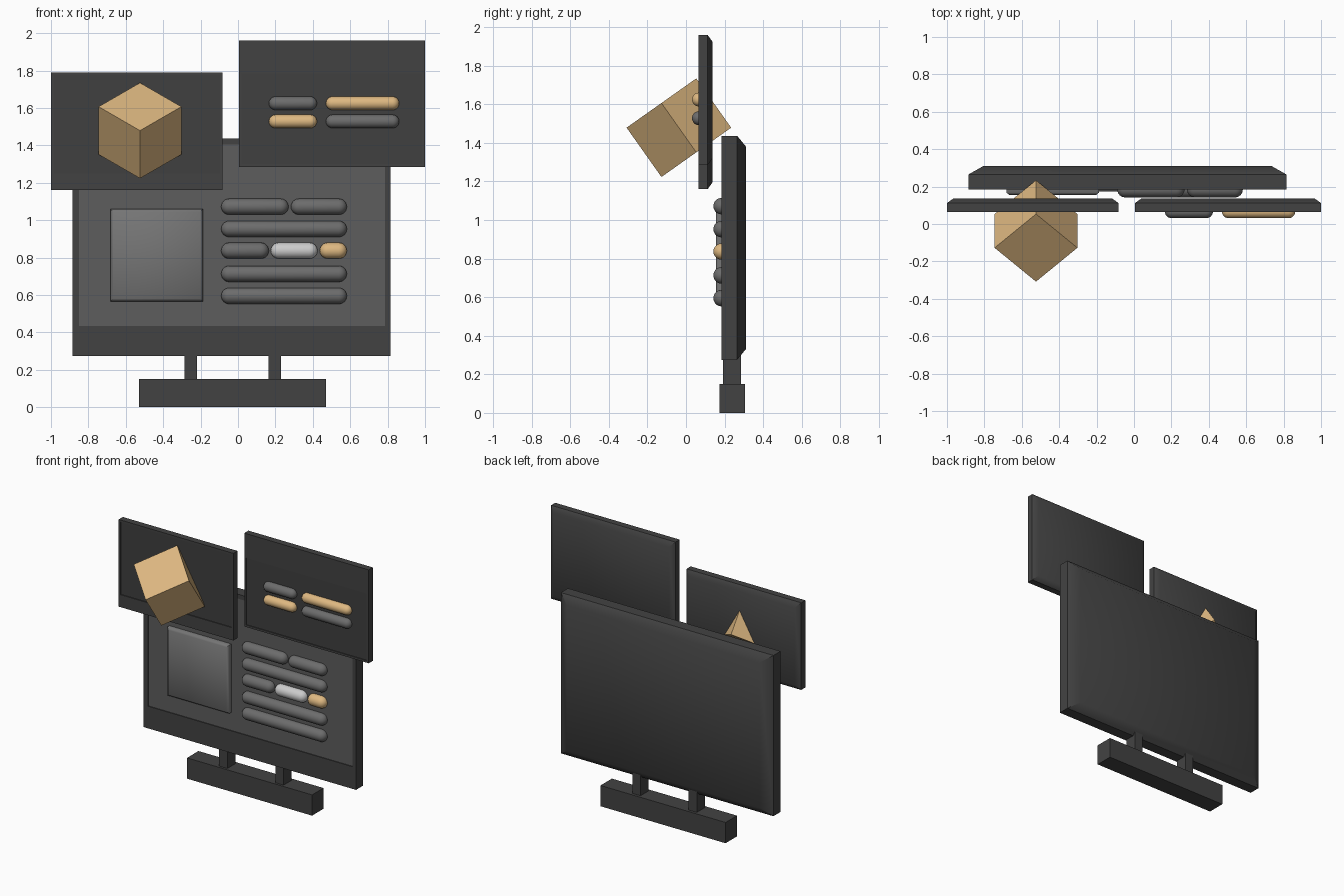
import bpy, bmesh, math
from mathutils import Matrix, Vector

if "Cube" in bpy.data.objects:
    bpy.data.objects.remove(bpy.data.objects["Cube"])


def mat(name, rgb):
    m = bpy.data.materials.new(name)
    m.diffuse_color = (*rgb, 1)
    m.use_nodes = True
    m.node_tree.nodes["Principled BSDF"].inputs["Base Color"].default_value = m.diffuse_color
    return m


FRAME = mat("dark_grey", (0.055, 0.055, 0.055))
DARK = mat("dark_screen", (0.05, 0.05, 0.05))
SCREEN = mat("mid_grey_screen", (0.11, 0.11, 0.11))
PICTURE = mat("light_grey", (0.18, 0.18, 0.18))
GREY = mat("bar_grey", (0.15, 0.15, 0.15))
WHITE = mat("white", (0.6, 0.6, 0.6))
TAN = mat("tan", (0.73, 0.48, 0.22))


def finish(bm, name, mats, smooth=None):
    bmesh.ops.recalc_face_normals(bm, faces=bm.faces)
    me = bpy.data.meshes.new(name)
    bm.to_mesh(me)
    bm.free()
    for m in mats:
        me.materials.append(m)
    ob = bpy.data.objects.new(name, me)
    bpy.context.collection.objects.link(ob)
    if smooth:
        bpy.ops.object.select_all(action='DESELECT')
        ob.select_set(True)
        bpy.context.view_layer.objects.active = ob
        bpy.ops.object.shade_smooth_by_angle(angle=math.radians(smooth))
    return ob


def box(name, x, y, z, m):
    bm = bmesh.new()
    bmesh.ops.create_cube(bm, size=1)
    for v in bm.verts:
        v.co = [r[0] if c < 0 else r[1] for c, r in zip(v.co, (x, y, z))]
    return finish(bm, name, [m])


def skin(name, rings, mats, smooth):
    """Loft rectangles (x0, x1, z0, z1, y) from back to front, capped at both ends."""
    bm = bmesh.new()
    loops = [[bm.verts.new(p) for p in
              ((a, y, c), (b, y, c), (b, y, d), (a, y, d))] for a, b, c, d, y in rings]
    bm.faces.new(loops[0])
    for p, q in zip(loops, loops[1:]):
        for i in range(4):
            j = (i + 1) % 4
            bm.faces.new((p[i], p[j], q[j], q[i]))
    face = bm.faces.new(loops[-1])
    face.material_index = len(mats) - 1
    return finish(bm, name, mats, smooth)


def panel(name, outer, screen, front, back, chamfer, depth, screen_mat):
    # chamfered back, straight sides, slightly recessed screen
    a, b, c, d = outer
    cx, cz = chamfer
    skin(name, [(a + cx, b - cx, c + cz, d - cz, back),
                (*outer, back - depth),
                (*outer, front),
                (*screen, front),
                (*screen, front + 0.006)], [FRAME, screen_mat], 40)


def bar(name, x0, x1, y, z, r, m):
    # round-ended bar, turned about its long axis
    n = 6
    pts = []
    for cx, start in ((x0 + r, math.pi), (x1 - r, math.pi / 2)):
        for i in range(n + 1):
            t = start - i * math.pi / 2 / n
            pts.append(Vector((cx + r * math.cos(t), y, z + r * math.sin(t))))
    bm = bmesh.new()
    vs = [bm.verts.new(p) for p in pts]
    es = [bm.edges.new(e) for e in zip(vs, vs[1:])]
    bmesh.ops.spin(bm, geom=vs + es, cent=(0, y, z), axis=(1, 0, 0),
                   angle=2 * math.pi, steps=20)
    bmesh.ops.remove_doubles(bm, verts=bm.verts, dist=1e-4)
    finish(bm, name, [m], 40)


# stand
box("stand_base", (-0.53, 0.47), (0.175, 0.305), (0, 0.15), FRAME)
for side, x in (("left", -0.253), ("right", 0.197)):
    box(f"stand_post_{side}", (x - 0.033, x + 0.033), (0.192, 0.285), (0.14, 0.33), FRAME)

# three display panels
panel("main_panel", (-0.885, 0.815, 0.275, 1.437), (-0.85, 0.785, 0.435, 1.405),
      0.184, 0.31, (0.08, 0.055), 0.045, SCREEN)
panel("left_panel", (-1, -0.083, 1.16, 1.79), (-0.985, -0.097, 1.25, 1.775),
      0.065, 0.137, (0.035, 0.035), 0.025, DARK)
panel("right_panel", (0.005, 1, 1.285, 1.96), (0.02, 0.983, 1.3, 1.785),
      0.065, 0.137, (0.035, 0.035), 0.025, DARK)

# picture tile with bevelled front edge
skin("picture_tile", [(-0.682, -0.187, 0.565, 1.06, 0.2),
                      (-0.682, -0.187, 0.565, 1.06, 0.168),
                      (-0.667, -0.202, 0.58, 1.045, 0.155)], [PICTURE], 50)

# text-line bars on the main panel
rows = [(1.072, [(-0.09, 0.27, GREY), (0.283, 0.582, GREY)]),
        (0.953, [(-0.09, 0.582, GREY)]),
        (0.837, [(-0.09, 0.165, GREY), (0.175, 0.425, WHITE), (0.437, 0.582, TAN)]),
        (0.713, [(-0.09, 0.582, GREY)]),
        (0.595, [(-0.09, 0.582, GREY)])]
for i, (z, parts) in enumerate(rows):
    for j, (a, b, m) in enumerate(parts):
        bar(f"main_bar_{i}_{j}", a, b, 0.185, z, 0.043, m)

# bars on the right panel
for i, (z, left, right) in enumerate(((1.625, GREY, TAN), (1.528, TAN, GREY))):
    bar(f"side_bar_{i}_0", 0.165, 0.422, 0.067, z, 0.036, left)
    bar(f"side_bar_{i}_1", 0.47, 0.862, 0.067, z, 0.036, right)

# cube with one corner pointing straight forward
bm = bmesh.new()
bmesh.ops.create_cube(bm, size=0.313, matrix=Matrix.Translation((-0.524, -0.037, 1.479))
                      @ Matrix.Rotation(math.atan(1 / math.sqrt(2)), 4, 'X')
                      @ Matrix.Rotation(math.pi / 4, 4, 'Z'))
finish(bm, "corner_cube", [TAN])
